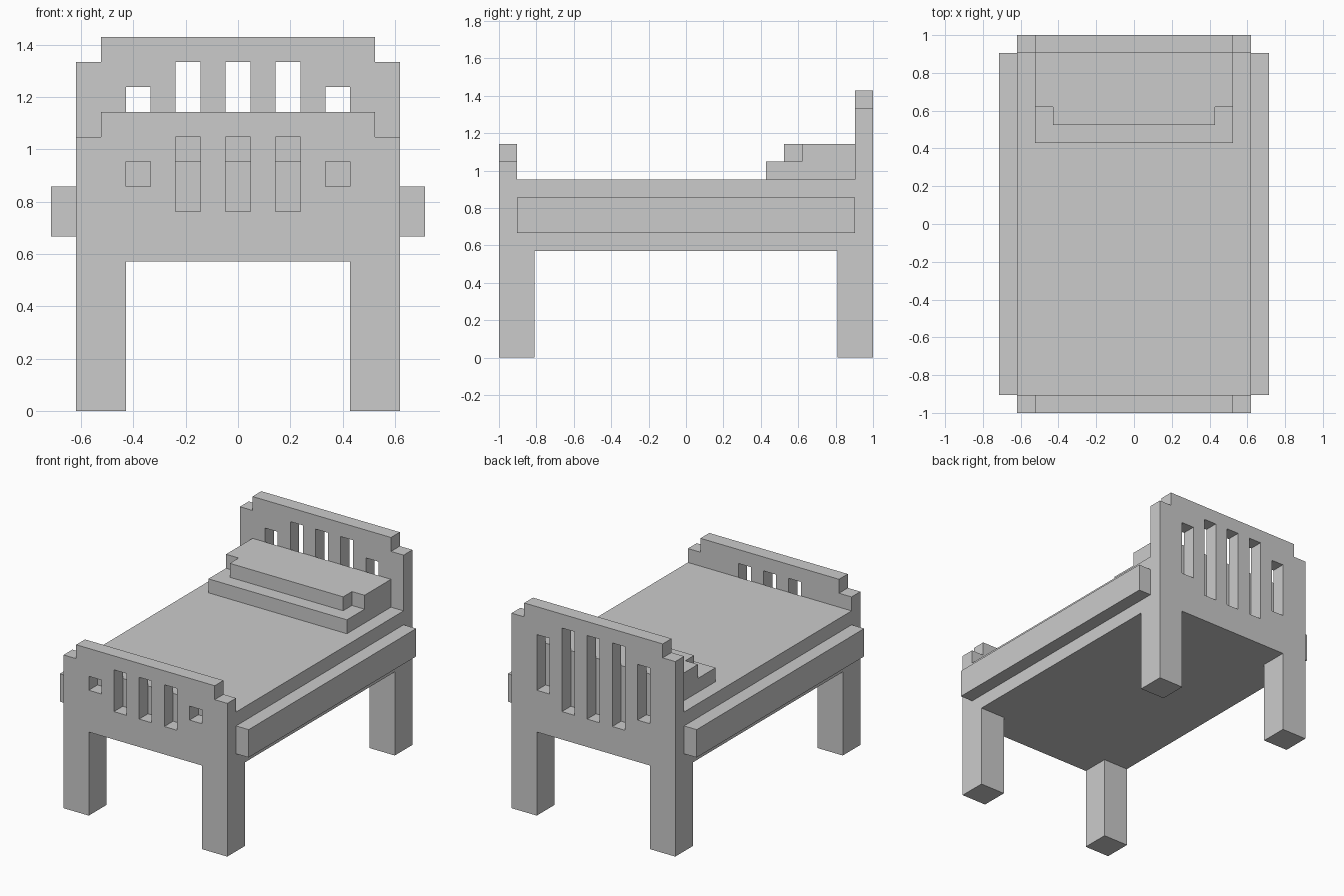
import bpy
import bmesh

if "Cube" in bpy.data.objects:
    bpy.data.objects.remove(bpy.data.objects["Cube"])

U = 2 / 21  # one block unit; every dimension is a multiple of this


def finish(name, bm):
    bmesh.ops.recalc_face_normals(bm, faces=bm.faces)
    bmesh.ops.scale(bm, vec=(U, U, U), verts=bm.verts)
    mesh = bpy.data.meshes.new(name)
    bm.to_mesh(mesh)
    bm.free()
    obj = bpy.data.objects.new(name, mesh)
    bpy.context.collection.objects.link(obj)
    return obj


def extrude(bm, vec):
    res = bmesh.ops.extrude_face_region(bm, geom=bm.faces[:])
    verts = [g for g in res["geom"] if isinstance(g, bmesh.types.BMVert)]
    bmesh.ops.translate(bm, vec=vec, verts=verts)


def prism(name, outline, z0, z1):
    bm = bmesh.new()
    bm.faces.new([bm.verts.new((x, y, z0)) for x, y in outline])
    extrude(bm, (0, 0, z1 - z0))
    return finish(name, bm)


def box(name, x0, x1, y0, y1, z0, z1):
    return prism(name, [(x0, y0), (x1, y0), (x1, y1), (x0, y1)], z0, z1)


def board(name, y0, top):
    """Slatted end panel: a grid of cells with the slots left out, extruded in y."""
    xs = [-6.5, -5.5, -4.5, -3.5, -2.5, -1.5, -0.5, 0.5, 1.5, 2.5, 3.5, 4.5, 5.5, 6.5]
    zs = [6, 8, 9, top - 2, top - 1, top]
    bm = bmesh.new()
    for x0, x1 in zip(xs, xs[1:]):
        for z0, z1 in zip(zs, zs[1:]):
            mid = abs(x0 + x1) / 2
            tall_slot = mid in (0, 2) and 8 <= z0 < top - 1
            short_slot = mid == 4 and 9 <= z0 < top - 2
            corner = mid == 6 and z0 >= top - 1
            if not (tall_slot or short_slot or corner):
                bm.faces.new([bm.verts.new((x, y0, z)) for x, z in
                              ((x0, z0), (x1, z0), (x1, z1), (x0, z1))])
    bmesh.ops.remove_doubles(bm, verts=bm.verts, dist=0.001)
    extrude(bm, (0, 1, 0))
    return finish(name, bm)


# End panels
board("headboard", 9.5, 15)
board("footboard", -10.5, 12)

# Mattress block between the panels
box("mattress", -6.5, 6.5, -9.5, 9.5, 6, 10)

# Legs and side rails, mirrored left and right
for side, s in (("left", -1), ("right", 1)):
    xa, xb = sorted((4.5 * s, 6.5 * s))
    box(f"front_leg_{side}", xa, xb, -10.5, -8.5, 0, 6)
    box(f"back_leg_{side}", xa, xb, 8.5, 10.5, 0, 6)
    xa, xb = sorted((6.5 * s, 7.5 * s))
    box(f"side_rail_{side}", xa, xb, -9.5, 9.5, 7, 9)

# Two-layer pillow, the top one notched at its front corners
box("pillow_base", -5.5, 5.5, 4.5, 9.5, 10, 11)
half = [(4.5, 5.5), (4.5, 6.5), (5.5, 6.5), (5.5, 9.5)]
prism("pillow_top", half + [(-x, y) for x, y in reversed(half)], 11, 12)
